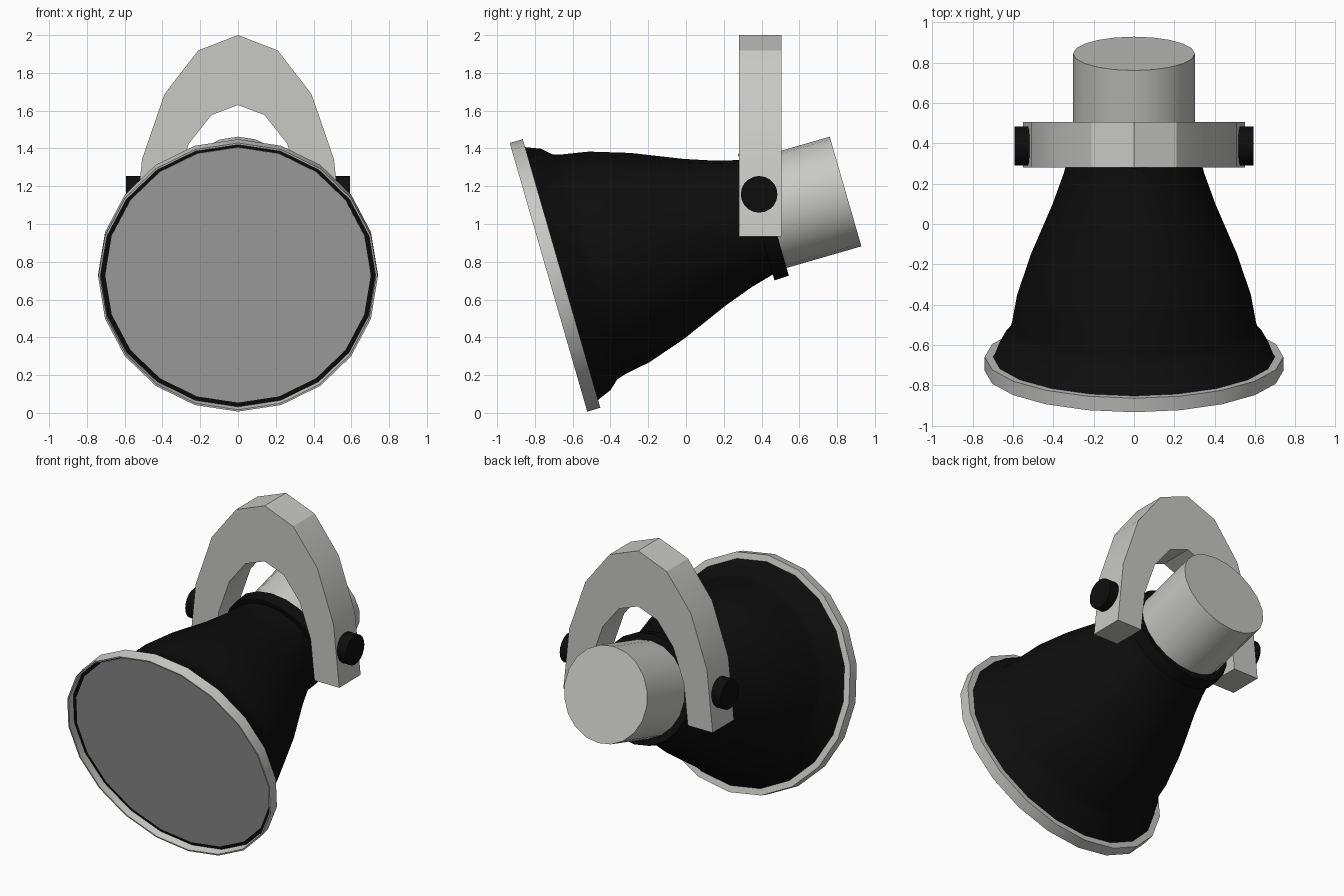
import bpy, bmesh, math
from mathutils import Matrix

cube = bpy.data.objects.get("Cube")
if cube:
    bpy.data.objects.remove(cube, do_unlink=True)


def material(name, r, g, b):
    m = bpy.data.materials.new(name)
    m.use_nodes = True
    m.diffuse_color = (r, g, b, 1)
    m.node_tree.nodes["Principled BSDF"].inputs["Base Color"].default_value = (r, g, b, 1)
    return m


silver = material("silver", 0.58, 0.58, 0.56)
black = material("black", 0.004, 0.004, 0.004)
glass = material("lens grey", 0.44, 0.44, 0.44)

SIDES = 20
# Lamp axis: starts at the front rim centre and climbs toward the back
LAMP = Matrix.Translation((0, -0.728, 0.718)) @ Matrix.Rotation(math.radians(-73.9), 4, 'X')


def finish(name, bm, mat, matrix=Matrix()):
    bmesh.ops.remove_doubles(bm, verts=bm.verts, dist=1e-5)
    bmesh.ops.recalc_face_normals(bm, faces=bm.faces)
    bm.transform(matrix)
    mesh = bpy.data.meshes.new(name)
    bm.to_mesh(mesh)
    bm.free()
    mesh.materials.append(mat)
    obj = bpy.data.objects.new(name, mesh)
    bpy.context.collection.objects.link(obj)
    bpy.ops.object.select_all(action='DESELECT')
    obj.select_set(True)
    bpy.context.view_layer.objects.active = obj
    bpy.ops.object.shade_smooth_by_angle(angle=math.radians(30))
    return obj


def lathe(name, profile, mat, matrix=LAMP):
    """Spin (distance along axis, radius) points around local z."""
    bm = bmesh.new()
    verts = [bm.verts.new((r, 0, s)) for s, r in profile]
    edges = [bm.edges.new(pair) for pair in zip(verts, verts[1:])]
    bmesh.ops.spin(bm, geom=verts + edges, cent=(0, 0, 0), axis=(0, 0, 1),
                   angle=math.tau, steps=SIDES, use_duplicate=False)
    return finish(name, bm, mat, matrix)


# Lamp head
lathe("front_rim", [(0.05, 0.727), (0, 0.73), (0, 0.74), (0.072, 0.74), (0.072, 0.68)], silver)
lathe("lens", [(0.05, 0), (0.05, 0.703), (0.042, 0.703), (0.042, 0)], glass)
lathe("shade", [(0.046, 0), (0.046, 0.73), (0.075, 0.695), (0.15, 0.665), (0.2, 0.62),
                (0.25, 0.605), (0.39, 0.58), (0.6, 0.512), (0.86, 0.404),
                (1.02, 0.348), (1.15, 0.314), (1.2, 0.31)], black)
lathe("collar", [(1.145, 0.3), (1.145, 0.348), (1.225, 0.345), (1.225, 0.29)], black)
lathe("rear_housing", [(1.2, 0), (1.2, 0.302), (1.637, 0.302), (1.637, 0)], silver)

# Arched bracket: half ring between two ellipses, extruded in depth
Y0, Y1, FOOT, STEPS = 0.28, 0.505, 0.935, 8


def arch(width, height):
    angles = [math.pi * i / STEPS for i in range(STEPS + 1)]
    return [(width * math.cos(a), Y0, FOOT + height * math.sin(a)) for a in angles]


bm = bmesh.new()
outer = [bm.verts.new(p) for p in arch(0.55, 1.065)]
inner = [bm.verts.new(p) for p in arch(0.367, 0.695)]
faces = [bm.faces.new((outer[i], outer[i + 1], inner[i + 1], inner[i])) for i in range(STEPS)]
ext = bmesh.ops.extrude_face_region(bm, geom=faces, use_keep_orig=True)
bmesh.ops.translate(bm, vec=(0, Y1 - Y0, 0),
                    verts=[g for g in ext["geom"] if isinstance(g, bmesh.types.BMVert)])
finish("bracket", bm, silver)

# Pivot knobs on both legs
for side, name in ((1, "left_knob"), (-1, "right_knob")):
    place = Matrix.Translation((0, 0.387, 1.157)) @ Matrix.Rotation(side * math.pi / 2, 4, 'Y')
    lathe(name, [(0.45, 0), (0.45, 0.097), (0.592, 0.097), (0.592, 0)], black, place)
